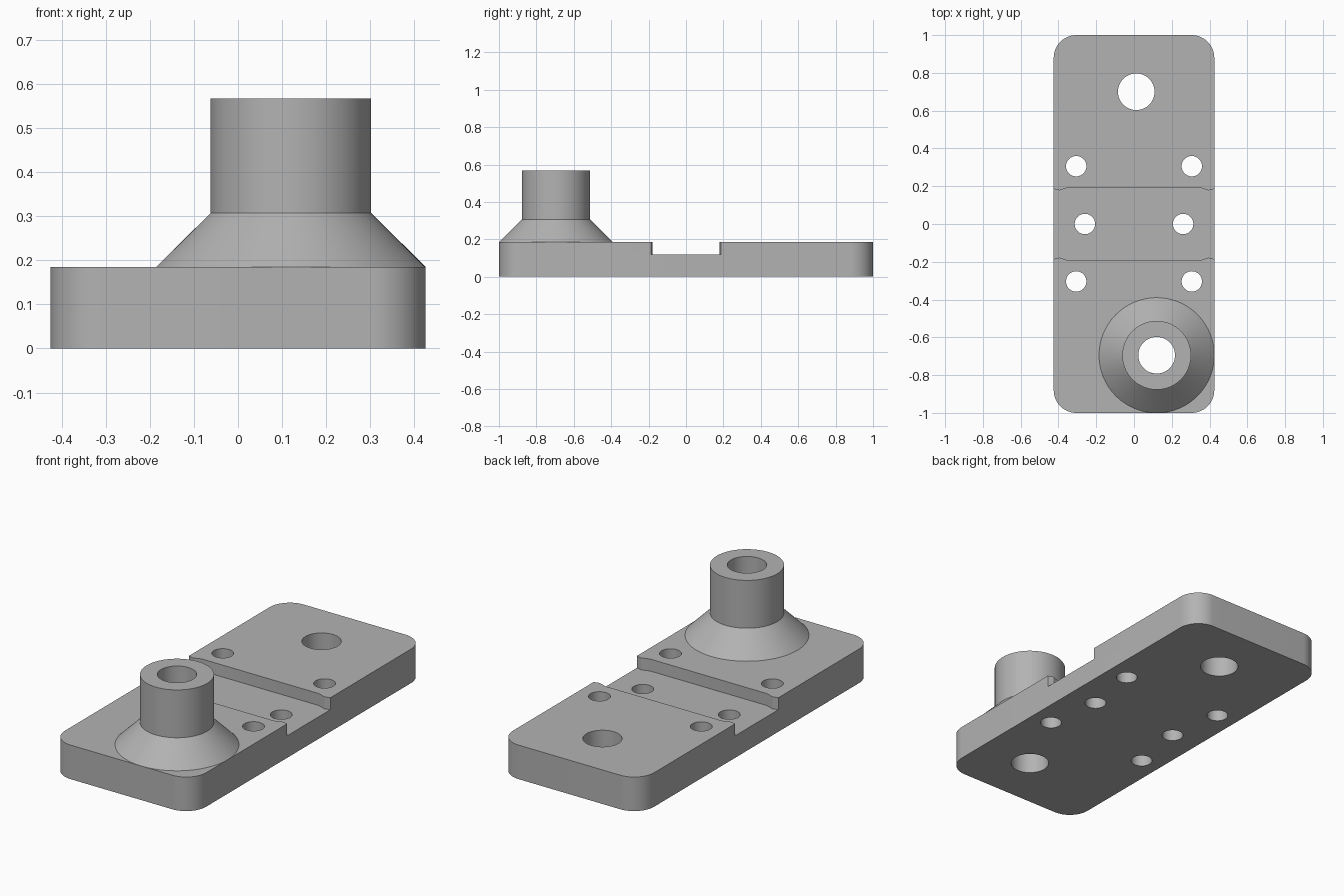
import bpy
import bmesh
from math import cos, sin, pi, radians

cube = bpy.data.objects.get("Cube")
if cube:
    bpy.data.objects.remove(cube, do_unlink=True)

HALF_W, HALF_L, THICK = 0.425, 1.0, 0.185
SLOT_Z = 0.12
BOSS_X, BOSS_Y, BORE = 0.12, -0.695, 0.097

grey = bpy.data.materials.new("plain grey")
grey.use_nodes = True
colour = (0.45, 0.45, 0.45, 1)
grey.diffuse_color = colour
grey.node_tree.nodes["Principled BSDF"].inputs["Base Color"].default_value = colour


def finish(name, bm):
    bmesh.ops.recalc_face_normals(bm, faces=bm.faces)
    mesh = bpy.data.meshes.new(name)
    bm.to_mesh(mesh)
    bm.free()
    mesh.materials.append(grey)
    obj = bpy.data.objects.new(name, mesh)
    bpy.context.collection.objects.link(obj)
    return obj


def prism(name, outline, z0, z1):
    bm = bmesh.new()
    face = bm.faces.new([bm.verts.new((x, y, z0)) for x, y in outline])
    top = bmesh.ops.extrude_face_region(bm, geom=[face])["geom"]
    verts = [v for v in top if isinstance(v, bmesh.types.BMVert)]
    bmesh.ops.translate(bm, verts=verts, vec=(0, 0, z1 - z0))
    return finish(name, bm)


def circle(x, y, r, n=48):
    return [(x + r * cos(2 * pi * i / n), y + r * sin(2 * pi * i / n)) for i in range(n)]


def rounded_rectangle(hx, hy, r, n=16):
    points = []
    for k, (sx, sy) in enumerate([(1, 1), (-1, 1), (-1, -1), (1, -1)]):
        for i in range(n + 1):
            a = (k + i / n) * pi / 2
            points.append((sx * (hx - r) + r * cos(a), sy * (hy - r) + r * sin(a)))
    return points


def lathe(name, profile, x, y, n=96):
    bm = bmesh.new()
    rings = [[bm.verts.new((px, py, z)) for px, py in circle(x, y, r, n)]
             for r, z in profile]
    for a, b in zip(rings, rings[1:] + rings[:1]):
        for i in range(n):
            j = (i + 1) % n
            bm.faces.new((a[i], a[j], b[j], b[i]))
    return finish(name, bm)


def cut(target, cutter):
    cutter.hide_render = True
    mod = target.modifiers.new("cut", 'BOOLEAN')
    mod.operation = 'DIFFERENCE'
    mod.solver = 'EXACT'
    mod.object = cutter
    bpy.context.view_layer.objects.active = target
    bpy.ops.object.modifier_apply(modifier=mod.name)
    bpy.data.objects.remove(cutter, do_unlink=True)


# Base plate with rounded corners
plate = prism("base_plate", rounded_rectangle(HALF_W, HALF_L, 0.12), 0, THICK)

# Cross slot, pinched slightly near its open ends
edge = [(0.46, 0.19), (0.425, 0.186), (0.395, 0.178), (0.35, 0.193)]
back = edge + [(-x, y) for x, y in reversed(edge)]
slot = back + [(x, -y) for x, y in reversed(back)]
cut(plate, prism("slot_cutter", slot, SLOT_Z, 0.3))

# Through holes: two large ones and six small screw holes
holes = [(0.012, 0.7, BORE), (BOSS_X, BOSS_Y, BORE)]
for side in (-1, 1):
    holes += [(side * 0.306, y, 0.054) for y in (-0.304, 0.306)]
    holes.append((side * 0.26, 0, 0.054))
for x, y, r in holes:
    cut(plate, prism("hole_cutter", circle(x, y, r), -0.1, 0.3))

# Hollow boss with a conical foot
boss = lathe("hollow_boss", [(BORE, THICK), (0.305, THICK), (0.182, 0.307),
                             (0.182, 0.567), (BORE, 0.567)], BOSS_X, BOSS_Y)

# Smooth the round walls, keep the edges crisp
bpy.ops.object.select_all(action='DESELECT')
for obj in (plate, boss):
    obj.select_set(True)
bpy.context.view_layer.objects.active = plate
bpy.ops.object.shade_smooth_by_angle(angle=radians(25))
